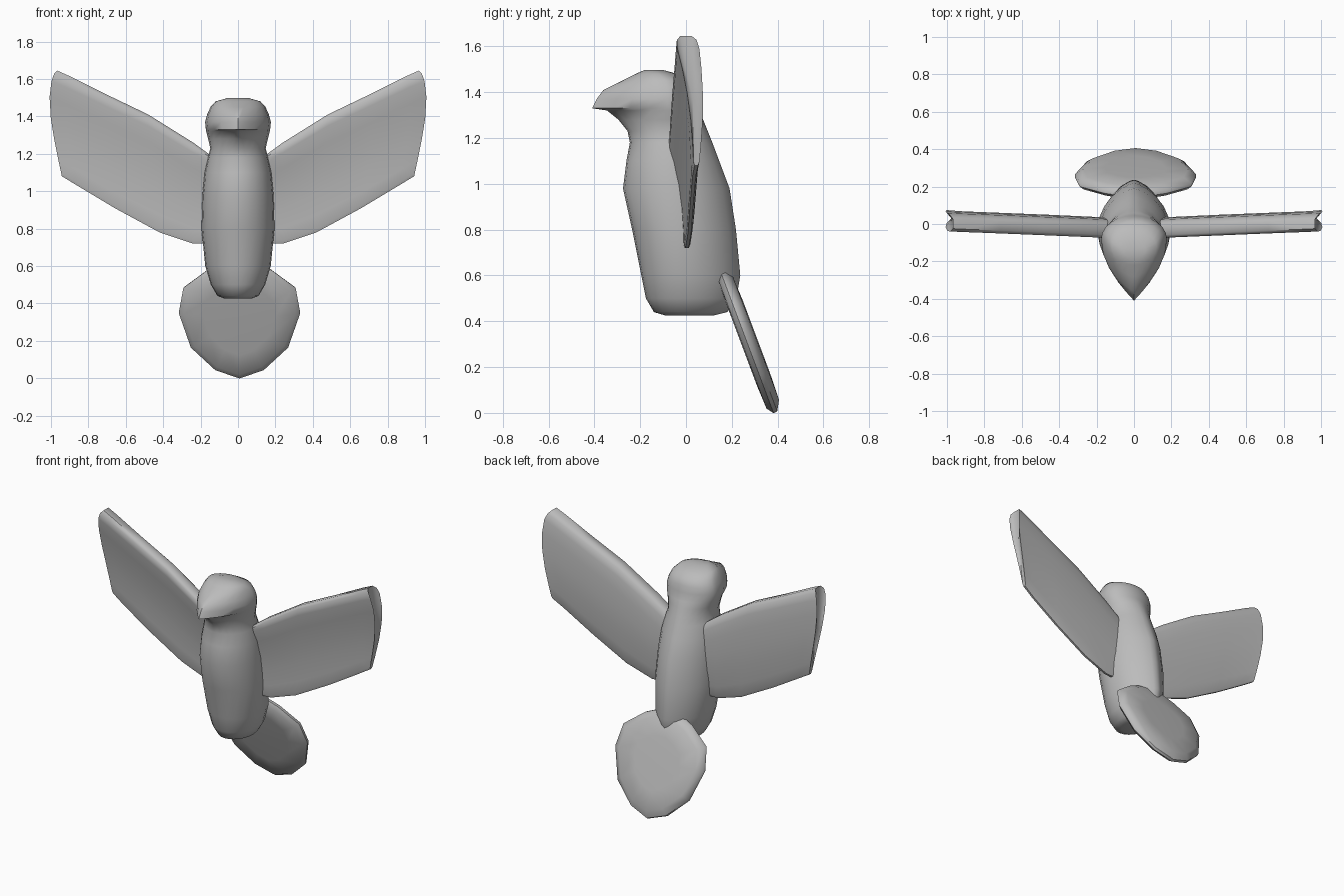
import bpy, bmesh, math
from mathutils import Vector

cube = bpy.data.objects.get("Cube")
if cube:
    bpy.data.objects.remove(cube)

grey = bpy.data.materials.new("plain_grey")
grey.use_nodes = True
COLOUR = (0.5, 0.5, 0.5, 1)
grey.diffuse_color = COLOUR
grey.node_tree.nodes["Principled BSDF"].inputs["Base Color"].default_value = COLOUR


def loft(name, rings, sharp=50):
    """Skin a list of closed rings, capping both ends with a fan."""
    bm = bmesh.new()
    loops = [[bm.verts.new(p) for p in ring] for ring in rings]
    n = len(loops[0])
    for a, b in zip(loops, loops[1:]):
        for i in range(n):
            j = (i + 1) % n
            bm.faces.new((a[i], a[j], b[j], b[i]))
    for loop in (loops[0], loops[-1]):
        mid = bm.verts.new(sum((v.co for v in loop), Vector()) / n)
        for i in range(n):
            bm.faces.new((loop[i], loop[(i + 1) % n], mid))
    bmesh.ops.recalc_face_normals(bm, faces=bm.faces)
    mesh = bpy.data.meshes.new(name)
    bm.to_mesh(mesh)
    bm.free()
    mesh.materials.append(grey)
    obj = bpy.data.objects.new(name, mesh)
    bpy.context.collection.objects.link(obj)
    bpy.ops.object.select_all(action='DESELECT')
    obj.select_set(True)
    bpy.context.view_layer.objects.active = obj
    bpy.ops.object.shade_smooth_by_angle(angle=math.radians(sharp))
    return obj


def cross_section(z, front, wide, back, width, point_front, point_back, n=24):
    """Horizontal ring with its own front reach, back reach and pointedness."""
    ring = []
    for i in range(n):
        a = math.tau * i / n
        c, s = math.cos(a), math.sin(a)
        reach, power = (front, point_front) if c > 0 else (back, point_back)
        x = math.copysign(width * abs(s) ** power, s)
        ring.append((x, wide + (reach - wide) * abs(c), z))
    return ring


# Body, from the belly up to the shoulders
body = [(0.425, -0.09, 0.0, 0.12, 0.07, 1, 1.2), (0.44, -0.14, 0.0, 0.18, 0.11, 1, 1.3),
        (0.50, -0.175, 0.0, 0.22, 0.145, 1, 1.4), (0.60, -0.195, -0.01, 0.237, 0.175, 1, 1.4),
        (0.80, -0.235, -0.03, 0.218, 0.195, 1, 1.4), (0.98, -0.275, -0.05, 0.19, 0.19, 1, 1.4),
        (1.10, -0.26, -0.06, 0.145, 0.178, 1, 1.3), (1.18, -0.245, -0.07, 0.115, 0.16, 1, 1.3),
        (1.23, -0.255, -0.08, 0.095, 0.148, 1.1, 1.2),
        # Head, with the beak drawn out of the front
        (1.28, -0.295, -0.08, 0.075, 0.16, 1.5, 1.2), (1.32, -0.345, -0.08, 0.06, 0.17, 1.9, 1.1),
        (1.33, -0.41, -0.08, 0.055, 0.172, 2.1, 1.1), (1.37, -0.39, -0.08, 0.045, 0.176, 1.9, 1),
        (1.41, -0.36, -0.08, 0.035, 0.165, 1.6, 1), (1.45, -0.28, -0.09, 0.015, 0.147, 1.2, 1),
        (1.48, -0.22, -0.12, -0.04, 0.12, 1, 1), (1.497, -0.18, -0.14, -0.1, 0.06, 1, 1)]
loft("body_and_head", [cross_section(*r) for r in body])

# Wings: leading edge x, z, trailing edge x, z, then y of both edges
stations = [(0.13, 1.18, 0.13, 0.72, -0.035, 0.0), (0.24, 1.26, 0.24, 0.72, -0.03, 0.005),
            (0.48, 1.41, 0.42, 0.78, -0.02, 0.015), (0.72, 1.525, 0.66, 0.91, -0.01, 0.025),
            (0.90, 1.615, 0.86, 1.03, -0.003, 0.035), (0.967, 1.645, 0.942, 1.08, 0.0, 0.045)]
# Chord position and half thickness from leading to trailing edge
chord = [(0.0, 0.025), (0.03, 0.043), (0.1, 0.048), (0.25, 0.042), (0.45, 0.034),
         (0.65, 0.026), (0.85, 0.018), (0.97, 0.013), (1.0, 0.007)]


def wing_ring(side, x0, z0, x1, z1, y0, y1):
    outer = (x0 / 0.967) ** 4
    faces = [(t, -h) for t, h in chord] + [(t, h) for t, h in reversed(chord)]
    ring = []
    for t, h in faces:
        bulge = 0.048 * outer * math.sin(math.pi * t ** 0.62)
        bow = 0.02 * math.sin(math.pi * t)
        ring.append((side * (x0 + (x1 - x0) * t + bulge),
                     y0 + (y1 - y0) * t + bow + h, z0 + (z1 - z0) * t))
    return ring


for side, label in ((1, "left"), (-1, "right")):
    loft(label + "_wing", [wing_ring(side, *s) for s in stations])

# Tail fan: half outline in x and z, laid on a leaning plane
half = [(0.0, 0.0), (0.13, 0.045), (0.26, 0.165), (0.325, 0.35), (0.3, 0.485), (0.17, 0.58), (0.06, 0.625)]
outline = half + [(-x, z) for x, z in reversed(half[1:])]
LEAN = 0.375


def tail_ring(scale, offset):
    ring = []
    for x, z in outline:
        z = 0.33 + (z - 0.33) * scale
        ring.append((x * scale + 0.008, 0.155 + (0.62 - z) * LEAN + offset, z + offset * 0.3))
    return ring


loft("tail_fan", [tail_ring(s, o) for s, o in
                  ((0.6, -0.03), (0.92, -0.026), (1.0, -0.005), (0.99, 0.012), (0.86, 0.036), (0.5, 0.04))])
